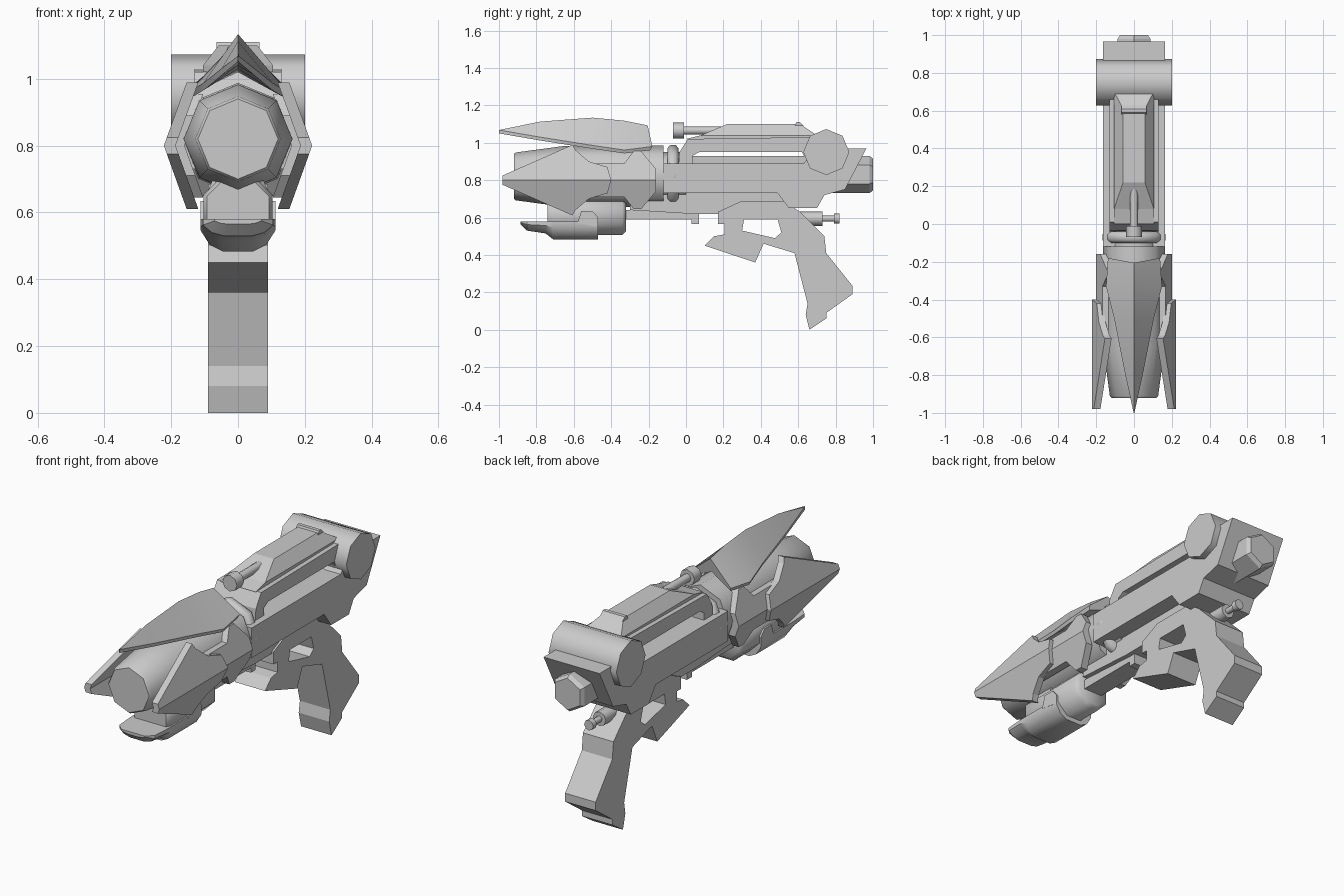
import bpy, bmesh, math
from mathutils import Vector

if "Cube" in bpy.data.objects:
    bpy.data.objects.remove(bpy.data.objects["Cube"])

grey = bpy.data.materials.new("plain_grey")
grey.diffuse_color = (0.6, 0.6, 0.6, 1)
grey.use_nodes = True
grey.node_tree.nodes["Principled BSDF"].inputs["Base Color"].default_value = grey.diffuse_color


def make(name, bm, smooth=0):
    bmesh.ops.remove_doubles(bm, verts=bm.verts, dist=0.0005)
    bmesh.ops.recalc_face_normals(bm, faces=bm.faces)
    me = bpy.data.meshes.new(name)
    bm.to_mesh(me)
    bm.free()
    ob = bpy.data.objects.new(name, me)
    bpy.context.collection.objects.link(ob)
    me.materials.append(grey)
    if smooth:
        bpy.ops.object.select_all(action='DESELECT')
        ob.select_set(True)
        bpy.context.view_layer.objects.active = ob
        bpy.ops.object.shade_smooth_by_angle(angle=math.radians(smooth))
    return ob


def loft(name, rings, smooth=0):
    """Skin matching closed rings of points and cap both ends."""
    bm = bmesh.new()
    rows = [[bm.verts.new(p) for p in r] for r in rings]
    n = len(rows[0])
    for a, b in zip(rows, rows[1:]):
        for i in range(n):
            j = (i + 1) % n
            bm.faces.new((a[i], a[j], b[j], b[i]))
    bm.faces.new(rows[0])
    bm.faces.new(rows[-1])
    return make(name, bm, smooth)


def side_prism(name, outline, w):
    """Extrude a side outline (y, z) across x from -w to w."""
    return loft(name, [[(x, y, z) for y, z in outline] for x in (-w, w)])


def lathe(name, stations, z, n=8, smooth=50, turn=0.0):
    """Barrel along y from (y, radius) stations, one vertex at the top."""
    ang = [math.pi / 2 + turn + 2 * math.pi * i / n for i in range(n)]
    return loft(name, [[(r * math.cos(a), y, z + r * math.sin(a)) for a in ang]
                       for y, r in stations], smooth)


def bent_plate(name, upper, width, thick, side):
    """Armour plate folded along z = 0.8; upper = half outline (y, z)."""
    mid = 0.80
    def pt(y, z, inset):
        return (side * (width - inset - 0.36 * abs(z - mid)), y, z)
    bm = bmesh.new()
    for s in (1, -1):
        o = [bm.verts.new(pt(y, mid + s * (z - mid), 0)) for y, z in upper]
        i = [bm.verts.new(pt(y, mid + s * (z - mid), thick)) for y, z in upper]
        bm.faces.new(o)
        bm.faces.new(i)
        for k in range(len(o) - 1):
            bm.faces.new((o[k], o[k + 1], i[k + 1], i[k]))
    return make(name, bm)


# Main body
side_prism("body", [(-.12, .89), (.63, .89), (.69, .97), (.965, .97), (.85, .75),
                    (.74, .72), (.70, .65), (.55, .65), (.49, .73), (-.12, .73)], .165)
side_prism("body_underside", [(-.30, .64), (-.30, .74), (.55, .74), (.55, .66),
                              (.18, .62), (.03, .62)], .08)
side_prism("under_bar", [(-.34, .59), (-.34, .64), (.18, .64), (.18, .62), (.07, .62),
                         (.07, .565), (.03, .565), (.03, .59)], .055)

# Grip with trigger opening
grip = side_prism("grip", [(.17, .63), (.29, .685), (.53, .685), (.61, .63), (.70, .54),
                           (.74, .50), (.75, .41), (.89, .235), (.89, .19), (.75, .09),
                           (.75, .06), (.66, 0), (.64, .08), (.65, .14), (.58, .41),
                           (.415, .46), (.37, .36), (.10, .45), (.15, .50), (.205, .51),
                           (.205, .565), (.17, .565)], .09)
hole = side_prism("trigger_opening_cutter", [(.30, .53), (.31, .59), (.49, .59),
                                             (.51, .52), (.475, .49)], .2)
hole.hide_render = True
hole.hide_viewport = True
cut = grip.modifiers.new("trigger_opening", 'BOOLEAN')
cut.operation = 'DIFFERENCE'
cut.object = hole

# Inner tube that sticks out at the back
lathe("inner_tube", [(-.05, .10), (.98, .10), (1.0, .085)], .83, 6, 0)

# Hinge drum across the back
ring = [(.75 + .123 * math.sin(k * math.pi / 4), .95 + .123 * math.cos(k * math.pi / 4))
        for k in range(8)]
drum = side_prism("hinge_drum", ring, .2)
drum.select_set(True)
bpy.context.view_layer.objects.active = drum
bpy.ops.object.shade_smooth_by_angle(angle=math.radians(50))

# Top rail: legs, then bevelled cover
side_prism("rail_frame", [(-.04, .88), (-.035, .95), (.01, 1.02), (.68, 1.03), (.68, .88),
                          (.63, .93), (.62, .95), (.07, .95), (.035, .93), (.035, .88)], .13)
loft("rail_cover", [
    [(-.105, 0, 1.02), (.105, 0, 1.02), (.105, .70, 1.02), (-.105, .70, 1.02)],
    [(-.105, .08, 1.04), (.105, .08, 1.04), (.105, .70, 1.04), (-.105, .70, 1.04)],
    [(-.058, .22, 1.10), (.058, .22, 1.10), (.058, .61, 1.10), (-.058, .61, 1.10)]])
side_prism("rear_sight", [(.58, 1.09), (.59, 1.11), (.61, 1.11), (.63, 1.09)], .065)
lathe("front_sight_rod", [(-.02, .022), (.22, .022)], 1.065, 8)
lathe("front_sight_knob", [(-.07, .043), (-.01, .043)], 1.065, 8)

# Barrel and neck rings
lathe("barrel", [(-.92, .12), (-.91, .128), (-.65, .163), (-.12, .165)], .82)
lathe("neck", [(-.13, .13), (0, .13)], .82)
lathe("neck_ring", [(-.10, .15), (-.085, .168), (-.055, .168), (-.04, .15)], .82)

# Swept top fin, a folded shell that tapers to a point
# stations: y, ridge z, under-ridge z, half width, edge z
fin = [(-1.0, 1.064, 1.055, .002, 1.05), (-.78, 1.113, 1.04, .05, 1.012),
       (-.50, 1.134, 1.04, .105, .968), (-.33, 1.118, 1.03, .148, .943)]
rows = [[(0, y, r), (w, y, e + .018), (w * .95, y, e), (0, y, u),
         (-w * .95, y, e), (-w, y, e + .018)] for y, r, u, w, e in fin]
rows.append([(0, -.205, 1.093), (.138, -.18, .98), (.13, -.19, .96),
             (0, -.215, 1.02), (-.13, -.19, .96), (-.138, -.18, .98)])
loft("top_fin", rows, 35)

# Folded armour plates on both sides
front_half = [(-.98, .80), (-.98, .825), (-.607, .989), (-.59, .96), (-.52, .90),
              (-.42, .87), (-.40, .80)]
rear_half = [(-.56, .80), (-.56, .89), (-.33, .89), (-.28, .955), (-.24, .955),
             (-.16, .86), (-.16, .80)]
for s, tag in ((-1, "left"), (1, "right")):
    bent_plate("front_armour_" + tag, front_half, .222, .035, s)
    bent_plate("rear_armour_" + tag, rear_half, .20, .04, s)

# Pod under the barrel
lathe("pod", [(-.74, .10), (-.72, .112), (-.34, .112), (-.32, .09)], .61, 8, 50, math.pi / 8)
lathe("pod_front", [(-.74, .06), (-.70, .10), (-.55, .10)], .64, 8, 0)


def tray_ring(y, bottom, w):
    d = .58 - bottom
    return [(-w, y, .58), (-w, y, .58 - d * .35), (-w * .75, y, .58 - d * .8),
            (-w * .4, y, bottom), (w * .4, y, bottom), (w * .75, y, .58 - d * .8),
            (w, y, .58 - d * .35), (w, y, .58)]


loft("pod_tray", [tray_ring(-.885, .565, .07), tray_ring(-.85, .53, .105),
                  tray_ring(-.75, .515, .112), tray_ring(-.71, .483, .112),
                  tray_ring(-.47, .483, .112)], 35)
side_prism("tray_bracket", [(-.58, .57), (-.56, .635), (-.50, .635), (-.47, .60),
                            (-.47, .55)], .113)

# Small adjuster behind the grip
lathe("adjuster_barrel", [(.60, .038), (.73, .038)], .594, 8)
lathe("adjuster_rod", [(.72, .016), (.80, .016)], .594, 8)
lathe("adjuster_knob", [(.79, .027), (.82, .027)], .594, 8)
